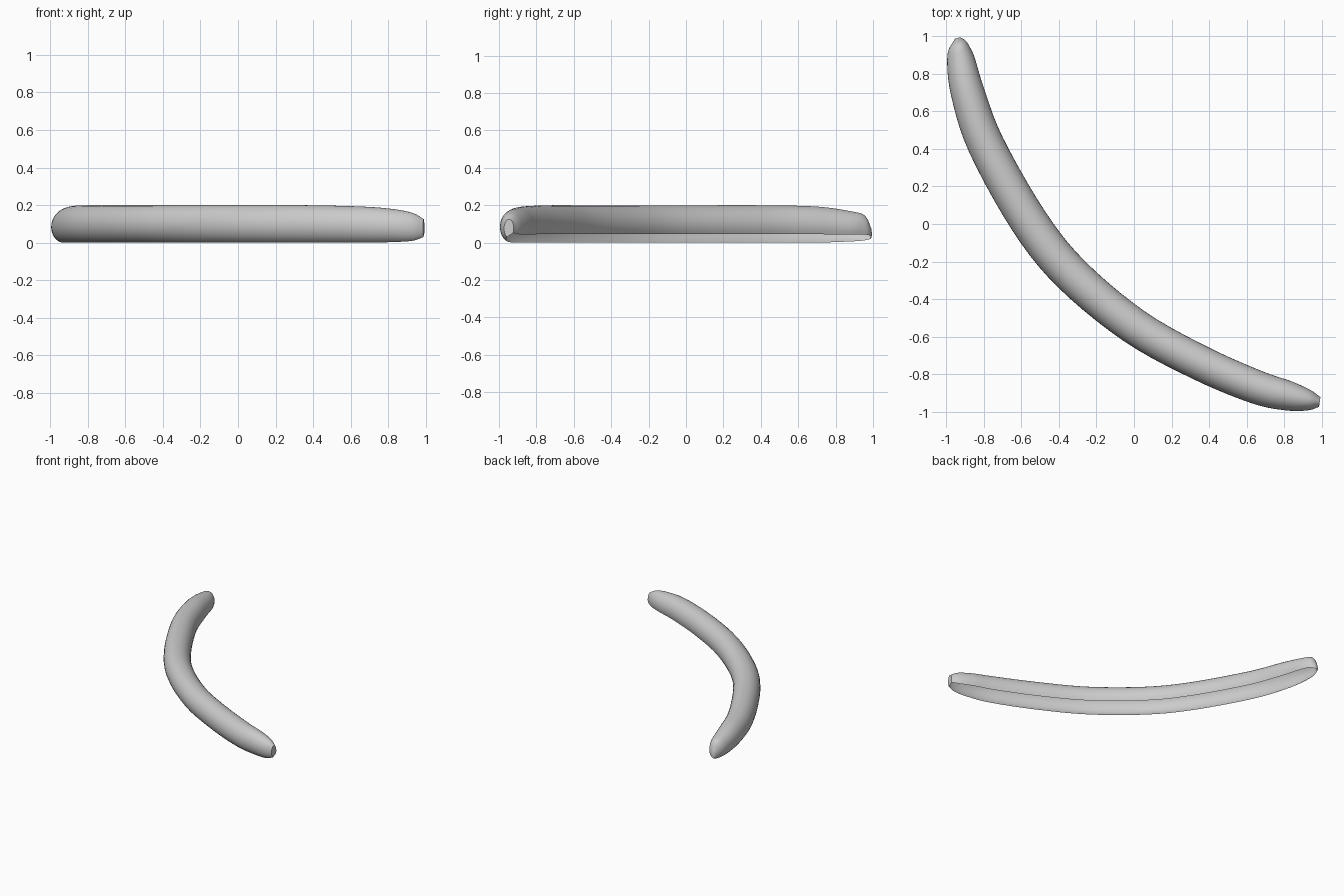
import bpy, bmesh
from math import radians, cos, sin
from mathutils import Vector

if "Cube" in bpy.data.objects:
    bpy.data.objects.remove(bpy.data.objects["Cube"])

# Stations along the curved shell: centre x, centre y, half width, top z, rim z
stations = [
    (-0.938, 0.99, 0.014, 0.075, 0.02), (-0.930, 0.955, 0.046, 0.145, 0.012),
    (-0.922, 0.88, 0.073, 0.168, 0.006), (-0.885, 0.70, 0.090, 0.193, 0.0),
    (-0.787, 0.42, 0.098, 0.20, 0.0), (-0.56, 0.016, 0.101, 0.20, 0.0),
    (-0.335, -0.265, 0.10, 0.20, 0.0), (0.0, -0.543, 0.097, 0.20, 0.0),
    (0.35, -0.738, 0.094, 0.20, 0.0), (0.65, -0.867, 0.090, 0.193, 0.0),
    (0.82, -0.914, 0.079, 0.18, 0.003), (0.93, -0.938, 0.055, 0.158, 0.010),
    (0.988, -0.947, 0.026, 0.125, 0.03)]
STEPS, SIDES = 5, 22
A0, A1 = radians(-28), radians(246)   # arc from inner rim over the top to outer rim


def spline(pts, steps):
    p = [Vector(q) for q in pts]
    p = [2 * p[0] - p[1]] + p + [2 * p[-1] - p[-2]]
    out = []
    for i in range(1, len(p) - 2):
        a, b, c, d = p[i - 1:i + 3]
        for k in range(steps):
            t = k / steps
            out.append(0.5 * (2 * b + (c - a) * t + (2 * a - 5 * b + 4 * c - d) * t * t
                              + (3 * b - a - 3 * c + d) * t ** 3))
    return out + [p[-2]]


# Curved shell, open along its underside
path = spline(stations, STEPS)
bm = bmesh.new()
rings = []
for i, s in enumerate(path):
    d = path[min(i + 1, len(path) - 1)] - path[max(i - 1, 0)]
    n = Vector((-d[1], d[0])).normalized()
    rz = (s[3] - s[4]) / (1 - sin(A1))
    zc = s[3] - rz
    ring = []
    for j in range(SIDES + 1):
        a = A0 + (A1 - A0) * j / SIDES
        ring.append(bm.verts.new((s[0] + n.x * s[2] * cos(a), s[1] + n.y * s[2] * cos(a),
                                  max(0.0, zc + rz * sin(a)))))
    rings.append(ring)
for r, q in zip(rings, rings[1:]):
    for j in range(SIDES):
        bm.faces.new((r[j], q[j], q[j + 1], r[j + 1]))

# Blunt tips
bm.faces.new(rings[0])
bm.faces.new(rings[-1][::-1])
bmesh.ops.recalc_face_normals(bm, faces=bm.faces)

mesh = bpy.data.meshes.new("curved_shell")
bm.to_mesh(mesh)
bm.free()
shell = bpy.data.objects.new("curved_shell", mesh)
bpy.context.collection.objects.link(shell)
bpy.context.view_layer.objects.active = shell
shell.select_set(True)
bpy.ops.object.shade_smooth_by_angle(angle=radians(50))
